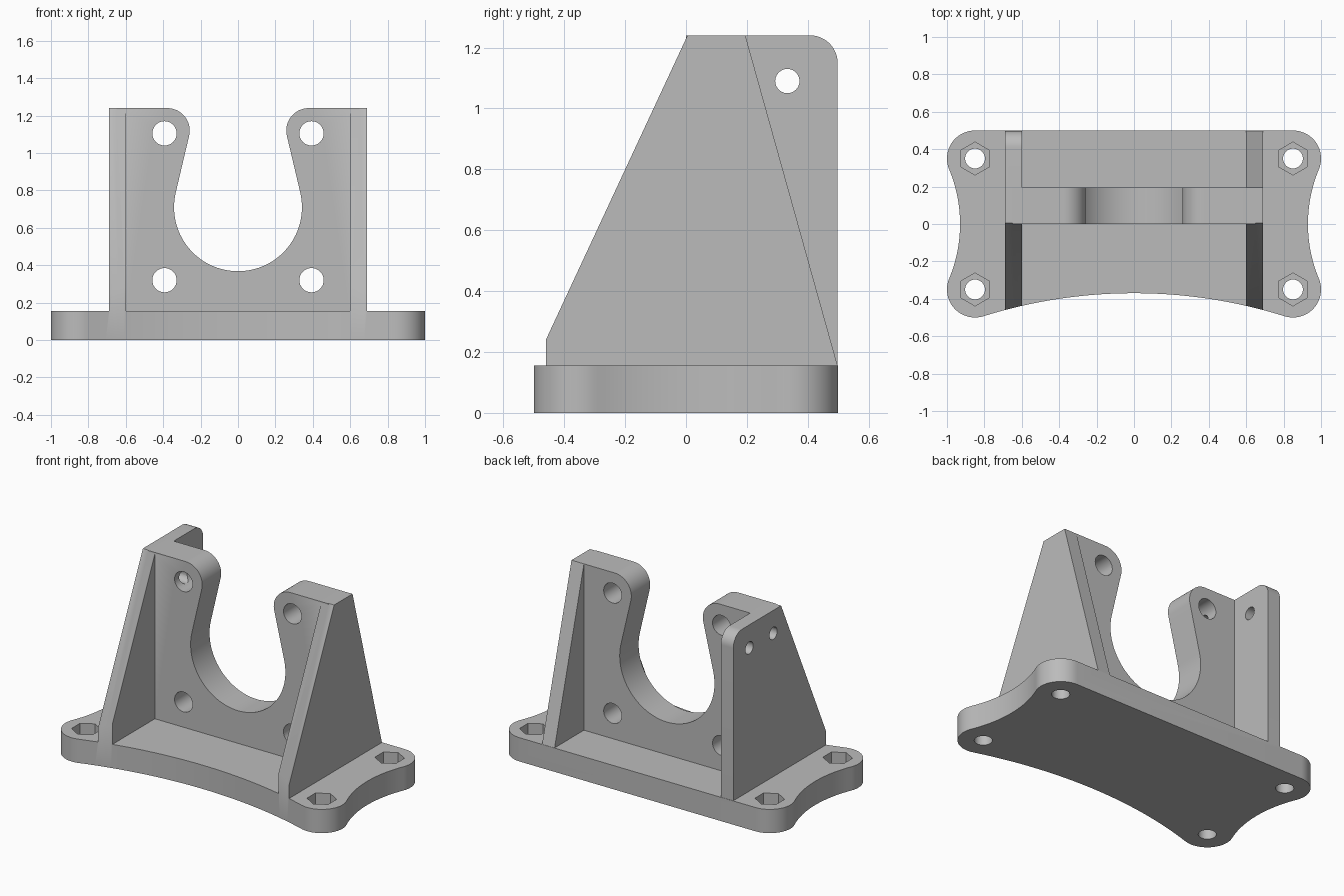
import bpy
import bmesh
from math import sin, cos, radians, degrees, atan2, acos, hypot

cube = bpy.data.objects.get("Cube")
if cube:
    bpy.data.objects.remove(cube, do_unlink=True)

HEIGHT, BASE_TOP = 1.24, 0.155
WALL_IN, WALL_OUT = 0.6, 0.69


def arc(cx, cy, r, start, end, steps=20):
    """Points along an arc, angles in degrees."""
    angles = [radians(start + (end - start) * i / steps) for i in range(steps + 1)]
    return [(cx + r * cos(a), cy + r * sin(a)) for a in angles]


def mirrored(half):
    """Close a right-hand half outline that starts on the centre line."""
    return half + [(-u, v) for u, v in half[:0:-1]]


def prism(name, outline, axis, low, high):
    """Extrude a 2D outline along x, y or z."""
    place = {"x": lambda u, v, w: (w, u, v),
             "y": lambda u, v, w: (u, w, v),
             "z": lambda u, v, w: (u, v, w)}[axis]
    points = []
    for p in outline:
        if not points or hypot(p[0] - points[-1][0], p[1] - points[-1][1]) > 1e-4:
            points.append(p)
    bm = bmesh.new()
    bottom = [bm.verts.new(place(u, v, low)) for u, v in points]
    top = [bm.verts.new(place(u, v, high)) for u, v in points]
    bm.faces.new(bottom)
    bm.faces.new(top)
    for i in range(len(points)):
        j = (i + 1) % len(points)
        bm.faces.new((bottom[i], bottom[j], top[j], top[i]))
    bmesh.ops.recalc_face_normals(bm, faces=bm.faces)
    mesh = bpy.data.meshes.new(name)
    bm.to_mesh(mesh)
    bm.free()
    obj = bpy.data.objects.new(name, mesh)
    bpy.context.collection.objects.link(obj)
    return obj


def circle(u, v, r, sides=32, start=0):
    return arc(u, v, r, start, start + 360, sides)[:-1]


def combine(target, tool, operation):
    """Apply an exact boolean and discard the tool."""
    mod = target.modifiers.new(operation.lower(), "BOOLEAN")
    mod.operation, mod.solver, mod.object = operation, "EXACT", tool
    bpy.context.view_layer.objects.active = target
    bpy.ops.object.modifier_apply(modifier=mod.name)
    bpy.data.objects.remove(tool, do_unlink=True)


# Base slab, trimmed to its outline later
bracket = prism("mounting_bracket", [(-1.2, -0.8), (1.2, -0.8), (1.2, 0.8), (-1.2, 0.8)],
                "z", -0.1, BASE_TOP)

# Side walls: sloped front; left one slopes at the back, right one has a rounded corner
front = [(-0.6, -0.06), (0.005, HEIGHT)]
back = 0.498
left_wall = front + [(0.195, HEIGHT), (back, BASE_TOP), (back, -0.06)]
right_wall = front + arc(back - 0.09, HEIGHT - 0.09, 0.09, 90, 0, 12) + [(back, -0.06)]
combine(bracket, prism("left_wall", left_wall, "x", WALL_IN, WALL_OUT), "UNION")
combine(bracket, prism("right_wall", right_wall, "x", -WALL_OUT, -WALL_IN), "UNION")

# Upright plate with a keyhole notch: round bowl, straight tangents, rounded arm tips
bowl_z, bowl_r = 0.71, 0.342
tip_x, tip_z, tip_r = 0.378, 1.12, 0.12
dx, dz = tip_x, tip_z - bowl_z
tangent = degrees(atan2(dz, dx) - acos((bowl_r + tip_r) / hypot(dx, dz)))
half_plate = (arc(0, bowl_z, bowl_r, -90, tangent, 32)
              + arc(tip_x, tip_z, tip_r, 180 + tangent, 90, 16)
              + [(0.65, HEIGHT), (0.65, 0.05)])
combine(bracket, prism("upright_plate", mirrored(half_plate), "y", 0.0, 0.195), "UNION")

# Base outline: round corners joined by tangent concave arcs, straight back
cx, cy, cr = 0.85, 0.35, 0.15
side_x, side_r = 1.69, 0.76
front_y, front_r = -3.064, 2.694
side_angle = degrees(atan2(cy, side_x - cx))
front_angle = degrees(atan2(-cy - front_y, cx))
half_base = (arc(0, front_y, front_r, 90, front_angle, 24)
             + arc(cx, -cy, cr, 180 + front_angle, 360 + side_angle, 20)
             + arc(side_x, 0, side_r, 180 + side_angle, 180 - side_angle, 20)
             + arc(cx, cy, cr, -side_angle, 90, 16))
combine(bracket, prism("outline_trim", mirrored(half_base), "z", 0.0, 1.4), "INTERSECT")

# Base bolt holes with hexagonal nut pockets, and four holes through the plate
for sx in (-1, 1):
    for sy in (-1, 1):
        combine(bracket, prism("bolt_hole", circle(sx * cx, sy * cy, 0.053),
                               "z", -0.1, 0.3), "DIFFERENCE")
        combine(bracket, prism("nut_pocket", circle(sx * cx, sy * cy, 0.088, 6, 30),
                               "z", 0.075, 0.3), "DIFFERENCE")
    for z in (0.32, 1.105):
        combine(bracket, prism("plate_hole", circle(sx * 0.393, z, 0.065),
                               "y", -0.1, 0.3), "DIFFERENCE")

# Two small holes in the right wall, the front one running into the plate
for y, depth in ((0.333, -0.5), (0.085, -0.42)):
    combine(bracket, prism("wall_hole", circle(y, 1.09, 0.04, 24),
                           "x", -0.8, depth), "DIFFERENCE")

# One grey material
grey = bpy.data.materials.new("plain_grey")
grey.use_nodes = True
colour = (0.5, 0.5, 0.5, 1.0)
grey.diffuse_color = colour
grey.node_tree.nodes["Principled BSDF"].inputs["Base Color"].default_value = colour
bracket.data.materials.clear()
bracket.data.materials.append(grey)

# Smooth curves, crisp edges
for obj in bpy.context.selected_objects:
    obj.select_set(False)
bracket.select_set(True)
bpy.context.view_layer.objects.active = bracket
bpy.ops.object.shade_smooth_by_angle(angle=radians(30))
